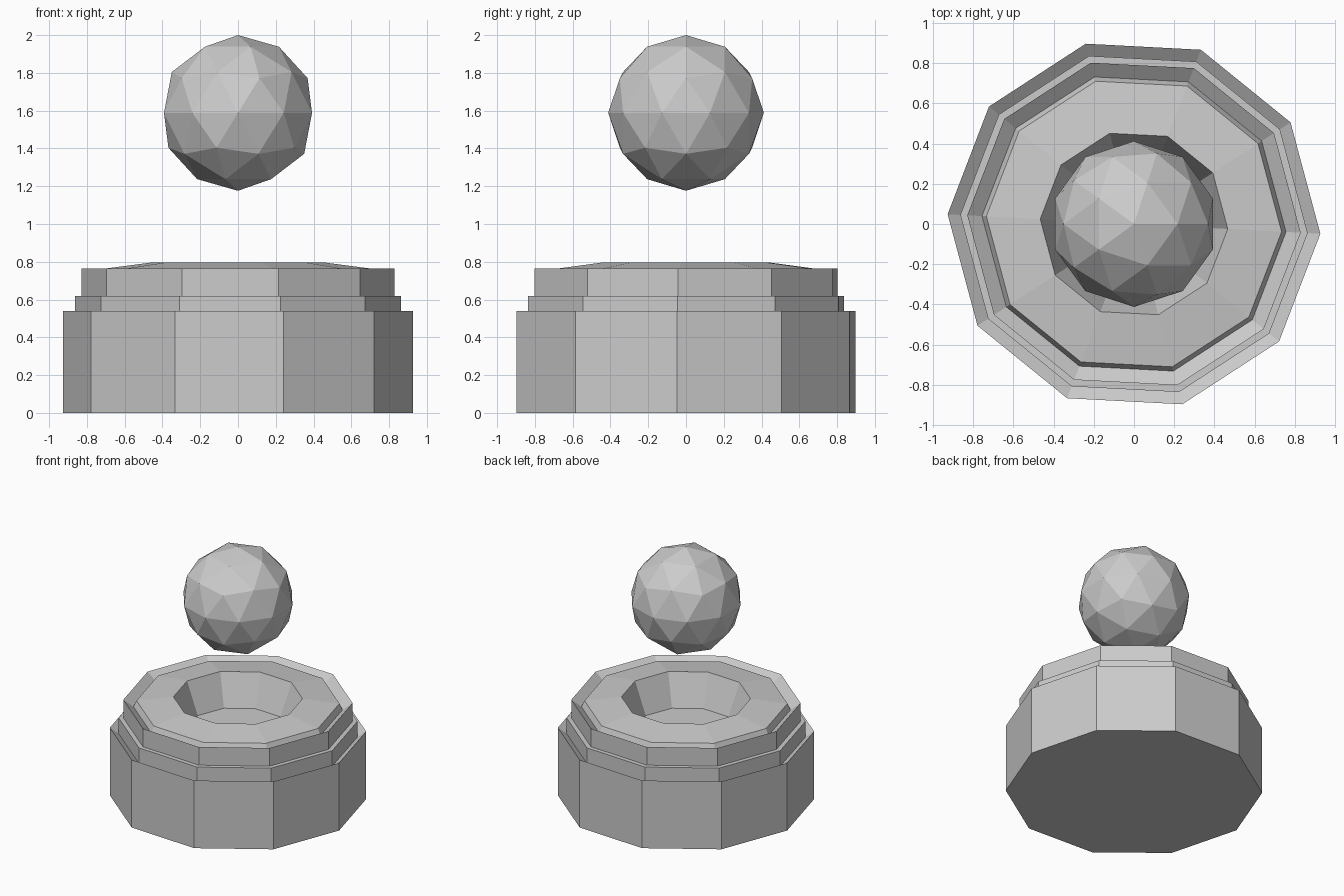
import bpy, bmesh, math

if "Cube" in bpy.data.objects:
    bpy.data.objects.remove(bpy.data.objects["Cube"])

SIDES = 10
TURN = math.radians(-3)


def lathe(name, profile):
    """Revolve an (r, z) outline into a closed ten-sided solid."""
    bm = bmesh.new()
    rings = []
    for r, z in profile:
        rings.append([bm.verts.new((r * math.cos(TURN + i * math.tau / SIDES),
                                    r * math.sin(TURN + i * math.tau / SIDES), z))
                      for i in range(SIDES)])
    for a, b in zip(rings, rings[1:]):
        for i in range(SIDES):
            j = (i + 1) % SIDES
            bm.faces.new((a[i], a[j], b[j], b[i]))
    bm.faces.new(rings[0][::-1])
    bm.faces.new(rings[-1])
    bmesh.ops.recalc_face_normals(bm, faces=bm.faces[:])
    mesh = bpy.data.meshes.new(name)
    bm.to_mesh(mesh)
    bm.free()
    obj = bpy.data.objects.new(name, mesh)
    bpy.context.collection.objects.link(obj)
    return obj


# Stepped pedestal: outer wall, two tiers, V-shaped grooves, raised disc, central well
lathe("pedestal", [
    (0.928, 0.0), (0.928, 0.54),
    (0.865, 0.495), (0.865, 0.62),
    (0.83, 0.62), (0.83, 0.765),
    (0.757, 0.71), (0.735, 0.76),
    (0.467, 0.795),
    (0.37, 0.545),
])

# Faceted ball floating above the well
bpy.ops.mesh.primitive_ico_sphere_add(subdivisions=2, radius=0.412, location=(0, 0, 1.588))
bpy.context.object.name = "floating_ball"
